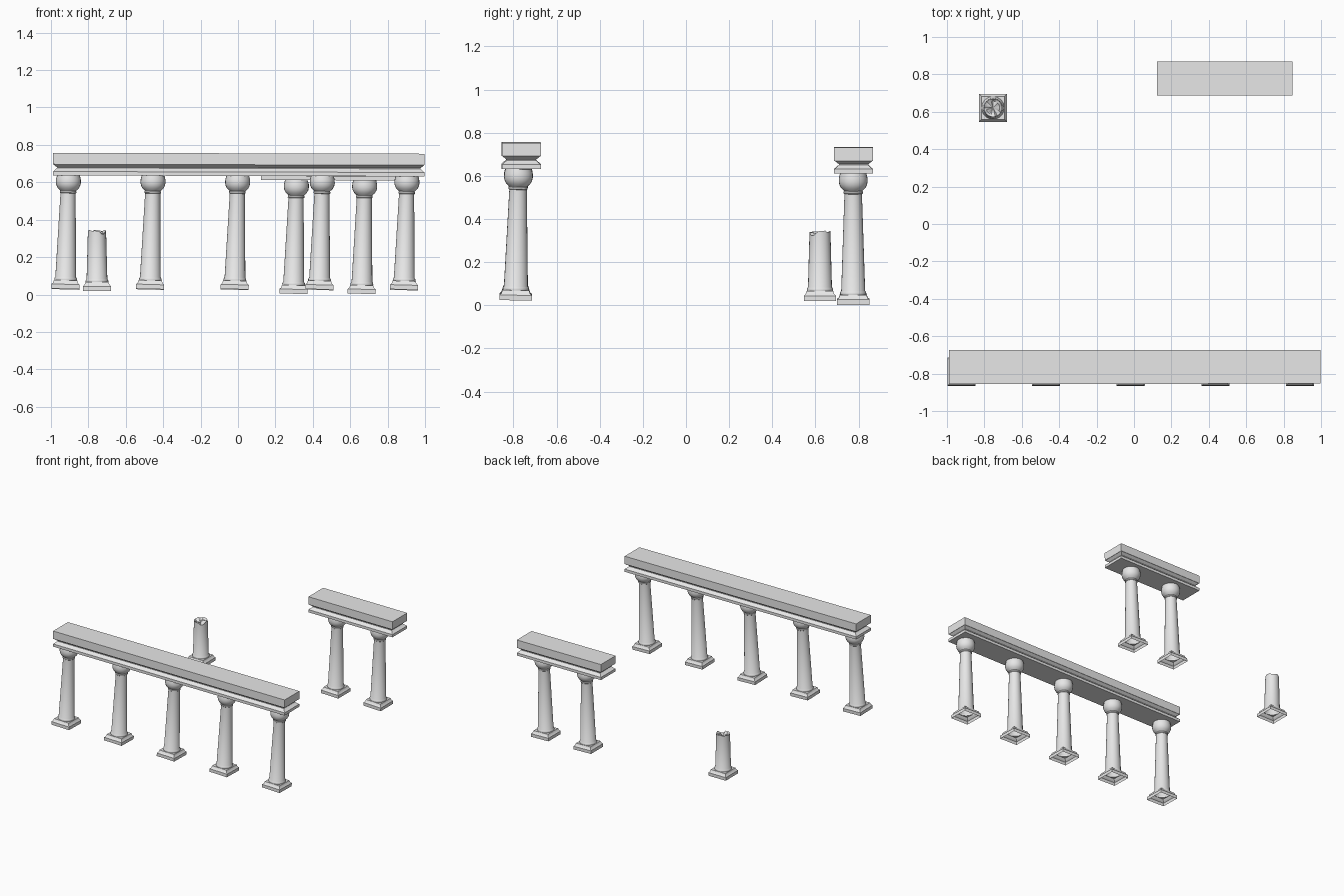
import bpy, bmesh, math, random

if "Cube" in bpy.data.objects:
    bpy.data.objects.remove(bpy.data.objects["Cube"], do_unlink=True)

random.seed(4)
SIDES = 24

stone = bpy.data.materials.new("pale_grey_stone")
stone.use_nodes = True
stone.diffuse_color = (0.8, 0.8, 0.8, 1)
stone.node_tree.nodes["Principled BSDF"].inputs["Base Color"].default_value = (0.8, 0.8, 0.8, 1)


def square_ring(bm, hx, hy, z):
    return [bm.verts.new((sx * hx, sy * hy, z))
            for sx, sy in ((-1, -1), (1, -1), (1, 1), (-1, 1))]


def round_ring(bm, r, z):
    return [bm.verts.new((r * math.cos(a), r * math.sin(a), z))
            for a in (math.tau * i / SIDES for i in range(SIDES))]


def bridge(bm, rings):
    for low, high in zip(rings, rings[1:]):
        n = len(low)
        for i in range(n):
            j = (i + 1) % n
            bm.faces.new((low[i], low[j], high[j], high[i]))


def finish(bm, name, location, rotation=(0, 0, 0)):
    mesh = bpy.data.meshes.new(name)
    bm.to_mesh(mesh)
    bm.free()
    mesh.materials.append(stone)
    obj = bpy.data.objects.new(name, mesh)
    bpy.context.collection.objects.link(obj)
    obj.location, obj.rotation_euler = location, rotation
    bpy.ops.object.select_all(action='DESELECT')
    obj.select_set(True)
    bpy.context.view_layer.objects.active = obj
    bpy.ops.object.shade_smooth_by_angle(angle=math.radians(35))
    return obj


def plinth(bm):
    # Square foot, hollow underneath, its top opening into the round shaft
    rings = [square_ring(bm, h, h, z)
             for h, z in ((0.075, 0), (0.075, 0.024), (0.067, 0.031), (0.062, 0.046))]
    bridge(bm, rings)
    foot = round_ring(bm, 0.06, 0.046)
    # Each corner fans out to the quarter of the circle it faces
    corners, q = rings[-1], SIDES // 4
    for k, corner in enumerate(corners):
        start = (k * q + SIDES // 2)
        for i in range(start, start + q):
            bm.faces.new((corner, corners[k], foot[(i + 1) % SIDES], foot[i % SIDES])
                         if corner is not corners[k] else
                         (corner, foot[(i + 1) % SIDES], foot[i % SIDES]))
        bm.faces.new((corner, corners[(k + 1) % 4], foot[(start + q) % SIDES]))
    return foot


SHAFT_FOOT = [(0.061, 0.052), (0.059, 0.059), (0.0555, 0.064)]
CAPITAL = [(0.0405, 0.512), (0.0445, 0.515), (0.0445, 0.523), (0.042, 0.526),
           (0.047, 0.531), (0.057, 0.541), (0.064, 0.555), (0.067, 0.570),
           (0.066, 0.588), (0.061, 0.608)]


def column(name, location, rotation):
    bm = bmesh.new()
    rings = [plinth(bm)] + [round_ring(bm, r, z) for r, z in SHAFT_FOOT + CAPITAL]
    bridge(bm, rings)
    bm.faces.new(rings[-1])
    bmesh.ops.recalc_face_normals(bm, faces=bm.faces)
    finish(bm, name, location, rotation)


def broken_column(name, location):
    bm = bmesh.new()
    rings = [plinth(bm)] + [round_ring(bm, r, z) for r, z in SHAFT_FOOT]
    # Jagged broken rim around a shallow hollow
    rim = round_ring(bm, 0.0485, 0.327)
    inner = round_ring(bm, 0.036, 0.313)
    for i, v in enumerate(rim):
        notch = 0.018 if i in (20, 21, 22) else 0
        v.co.z -= random.uniform(0, 0.009) + notch
        inner[i].co.z += random.uniform(-0.006, 0.006) - notch / 2
    bridge(bm, rings + [rim, inner])
    centre = bm.verts.new((0, 0, 0.31))
    for i in range(SIDES):
        bm.faces.new((inner[i], inner[(i + 1) % SIDES], centre))
    bmesh.ops.recalc_face_normals(bm, faces=bm.faces)
    finish(bm, name, location)


def entablature(name, length, location, rotation):
    # Slab, pinched waist and heavy top block
    bm = bmesh.new()
    section = [(0, 0), (0, 0.021), (0.004, 0.023), (0.022, 0.040),
               (0.022, 0.044), (0.002, 0.060), (0, 0.060), (0, 0.121)]
    rings = [square_ring(bm, length / 2 - d, 0.0905 - d, z) for d, z in section]
    bridge(bm, rings)
    bm.faces.new(rings[0])
    bm.faces.new(rings[-1])
    bmesh.ops.recalc_face_normals(bm, faces=bm.faces)
    finish(bm, name, location, rotation)


# Long front colonnade, leaning slightly
for i in range(5):
    column(f"front_column_{i + 1}", (-0.923 + 0.4525 * i, -0.79, 0.029 - 0.001 * i),
           (-0.023, 0.028, 0))
entablature("front_entablature", 1.988, (0.004, -0.764, 0.634), (0, 0.0025, 0.001))

# Short rear colonnade
for i in range(2):
    column(f"rear_column_{i + 1}", (0.296 + 0.365 * i, 0.775, 0.004), (0, 0.028, 0))
entablature("rear_entablature", 0.722, (0.485, 0.777, 0.611), (0, 0.0025, 0))

# Lone broken column
broken_column("broken_column", (-0.754, 0.621, 0.02))
